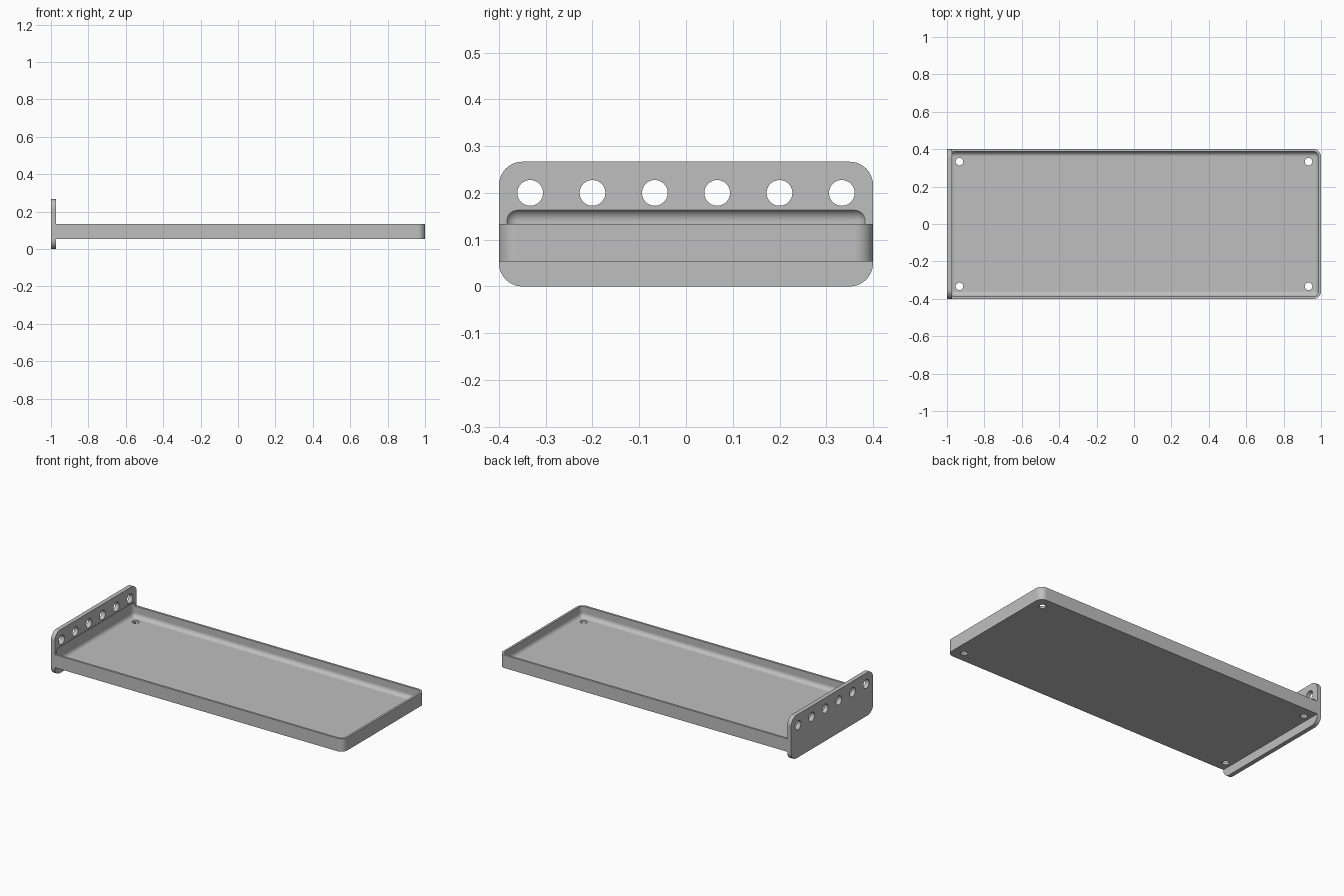
import bpy, bmesh
from math import radians, pi
from mathutils import Matrix, Vector

default = bpy.data.objects.get("Cube")
if default:
    bpy.data.objects.remove(default, do_unlink=True)

# Single material
grey = bpy.data.materials.new("plain grey")
grey.use_nodes = True
colour = (0.52, 0.52, 0.52, 1)
grey.diffuse_color = colour
grey.node_tree.nodes["Principled BSDF"].inputs["Base Color"].default_value = colour


def make_object(name, bm):
    bmesh.ops.recalc_face_normals(bm, faces=bm.faces[:])
    mesh = bpy.data.meshes.new(name)
    bm.to_mesh(mesh)
    bm.free()
    mesh.materials.append(grey)
    obj = bpy.data.objects.new(name, mesh)
    bpy.context.collection.objects.link(obj)
    return obj


def rounded_box(name, low, high, radius, choose, segments=10):
    """Box between two corners, with the chosen edges rounded."""
    low, high = Vector(low), Vector(high)
    bm = bmesh.new()
    bmesh.ops.create_cube(bm, size=1)
    for v in bm.verts:
        v.co = (low + high) / 2 + v.co * (high - low)
    edges = [e for e in bm.edges
             if choose(e.verts[0].co - e.verts[1].co, (e.verts[0].co + e.verts[1].co) / 2)]
    bmesh.ops.bevel(bm, geom=edges, offset=radius, segments=segments,
                    profile=0.5, affect='EDGES', clamp_overlap=True)
    return make_object(name, bm)


def drills(name, centres, radius, depth, turn):
    """A set of cylinders used to cut holes."""
    bm = bmesh.new()
    for centre in centres:
        bmesh.ops.create_cone(bm, cap_ends=True, segments=40, radius1=radius, radius2=radius,
                              depth=depth, matrix=Matrix.Translation(centre) @ turn)
    return make_object(name, bm)


def combine(target, tool, operation):
    """Apply a boolean and discard the tool."""
    mod = target.modifiers.new("boolean", 'BOOLEAN')
    mod.operation, mod.solver, mod.object = operation, 'EXACT', tool
    bpy.context.view_layer.objects.active = target
    bpy.ops.object.modifier_apply(modifier=mod.name)
    bpy.data.objects.remove(tool, do_unlink=True)


# Tray block, rounded at the free end
tray = rounded_box("shelf_tray", (-0.985, -0.4, 0.0533), (1, 0.4, 0.1333), 0.04,
                   lambda d, mid: abs(d.z) > 0.01 and mid.x > 0)

# Upright mounting plate with rounded corners
plate = rounded_box("mounting_plate", (-1, -0.4, 0), (-0.9733, 0.4, 0.2667), 0.05,
                    lambda d, mid: abs(d.x) > 0.01)
combine(tray, plate, 'UNION')

# Hollow with filleted edges, biting slightly into the plate
hollow = rounded_box("hollow_cutter", (-0.9867, -0.3867, 0.0667), (0.9867, 0.3867, 0.1667),
                     0.0267, lambda d, mid: True)
combine(tray, hollow, 'DIFFERENCE')

# Four floor holes
floor_holes = drills("floor_hole_cutter",
                     [(x, y, 0.06) for x in (-0.9333, 0.9333) for y in (-0.3333, 0.3333)],
                     0.02, 0.1, Matrix.Identity(4))
combine(tray, floor_holes, 'DIFFERENCE')

# Row of six holes through the plate
plate_holes = drills("plate_hole_cutter",
                     [(-0.9867, (i - 2.5) * 0.1333, 0.2) for i in range(6)],
                     0.0275, 0.1, Matrix.Rotation(pi / 2, 4, 'Y'))
combine(tray, plate_holes, 'DIFFERENCE')

# Smooth fillets, crisp edges and flat faces
bpy.ops.object.select_all(action='DESELECT')
tray.select_set(True)
bpy.context.view_layer.objects.active = tray
bpy.ops.object.shade_smooth_by_angle(angle=radians(25))
weighted = tray.modifiers.new("weighted normals", 'WEIGHTED_NORMAL')
weighted.keep_sharp = True
